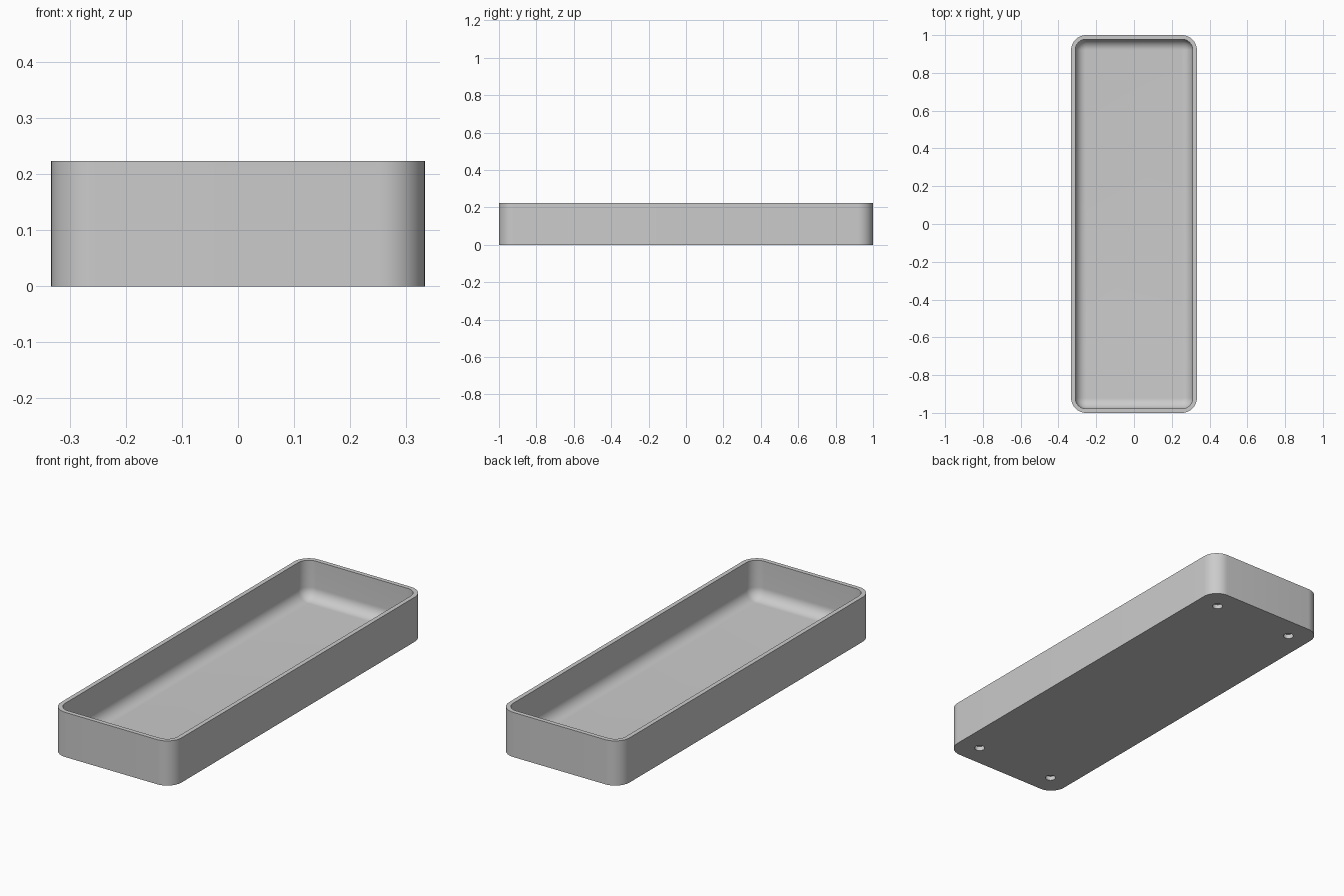
import bpy
import bmesh
from math import sin, cos, pi, radians

if "Cube" in bpy.data.objects:
    bpy.data.objects.remove(bpy.data.objects["Cube"])

HALF_X, HALF_Y, HEIGHT = 0.333, 1.0, 0.223
CORNER, WALL, FLOOR, FILLET = 0.08, 0.022, 0.033, 0.056
STEPS = 12

grey = bpy.data.materials.new("light grey")
grey.use_nodes = True
colour = (0.6, 0.6, 0.6, 1)
grey.diffuse_color = colour
grey.node_tree.nodes["Principled BSDF"].inputs["Base Color"].default_value = colour


def rounded_ring(bm, inset, z):
    """Rounded rectangle, moved inwards by inset, at height z."""
    radius = CORNER - inset
    ring = []
    for quarter, (sx, sy) in enumerate([(1, 1), (-1, 1), (-1, -1), (1, -1)]):
        for i in range(STEPS + 1):
            a = (quarter + i / STEPS) * pi / 2
            ring.append(bm.verts.new((sx * (HALF_X - CORNER) + radius * cos(a),
                                      sy * (HALF_Y - CORNER) + radius * sin(a), z)))
    return ring


# Wall section: up the outside, over the rim, down into the floor fillet
section = [(0, 0), (0, HEIGHT), (WALL, HEIGHT)]
for i in range(STEPS + 1):
    a = i / STEPS * pi / 2
    section.append((WALL + FILLET * (1 - cos(a)), FLOOR + FILLET * (1 - sin(a))))

bm = bmesh.new()
rings = [rounded_ring(bm, inset, z) for inset, z in section]
for low, high in zip(rings, rings[1:]):
    for i in range(len(low)):
        j = (i + 1) % len(low)
        bm.faces.new((low[i], low[j], high[j], high[i]))
bm.faces.new(rings[0][::-1])
bm.faces.new(rings[-1])
bmesh.ops.recalc_face_normals(bm, faces=bm.faces)
mesh = bpy.data.meshes.new("tray")
bm.to_mesh(mesh)
bm.free()
mesh.materials.append(grey)
tray = bpy.data.objects.new("tray", mesh)
bpy.context.collection.objects.link(tray)

# Four shallow round sockets in the underside
for sx in (-1, 1):
    for sy in (-1, 1):
        bpy.ops.mesh.primitive_cylinder_add(vertices=32, radius=0.024, depth=0.044,
                                            location=(sx * 0.222, sy * 0.889, 0))
        cutter = bpy.context.object
        cutter.name = "socket_cutter"
        cutter.hide_render = True
        cutter.data.materials.append(grey)
        cut = tray.modifiers.new("socket", "BOOLEAN")
        cut.operation = "DIFFERENCE"
        cut.solver = "EXACT"
        cut.object = cutter
        bpy.context.view_layer.objects.active = tray
        bpy.ops.object.modifier_apply(modifier=cut.name)
        bpy.data.objects.remove(cutter)

# Smooth curves, crisp rim and socket edges
bpy.ops.object.select_all(action="DESELECT")
tray.select_set(True)
bpy.context.view_layer.objects.active = tray
bpy.ops.object.shade_smooth_by_angle(angle=radians(30))
